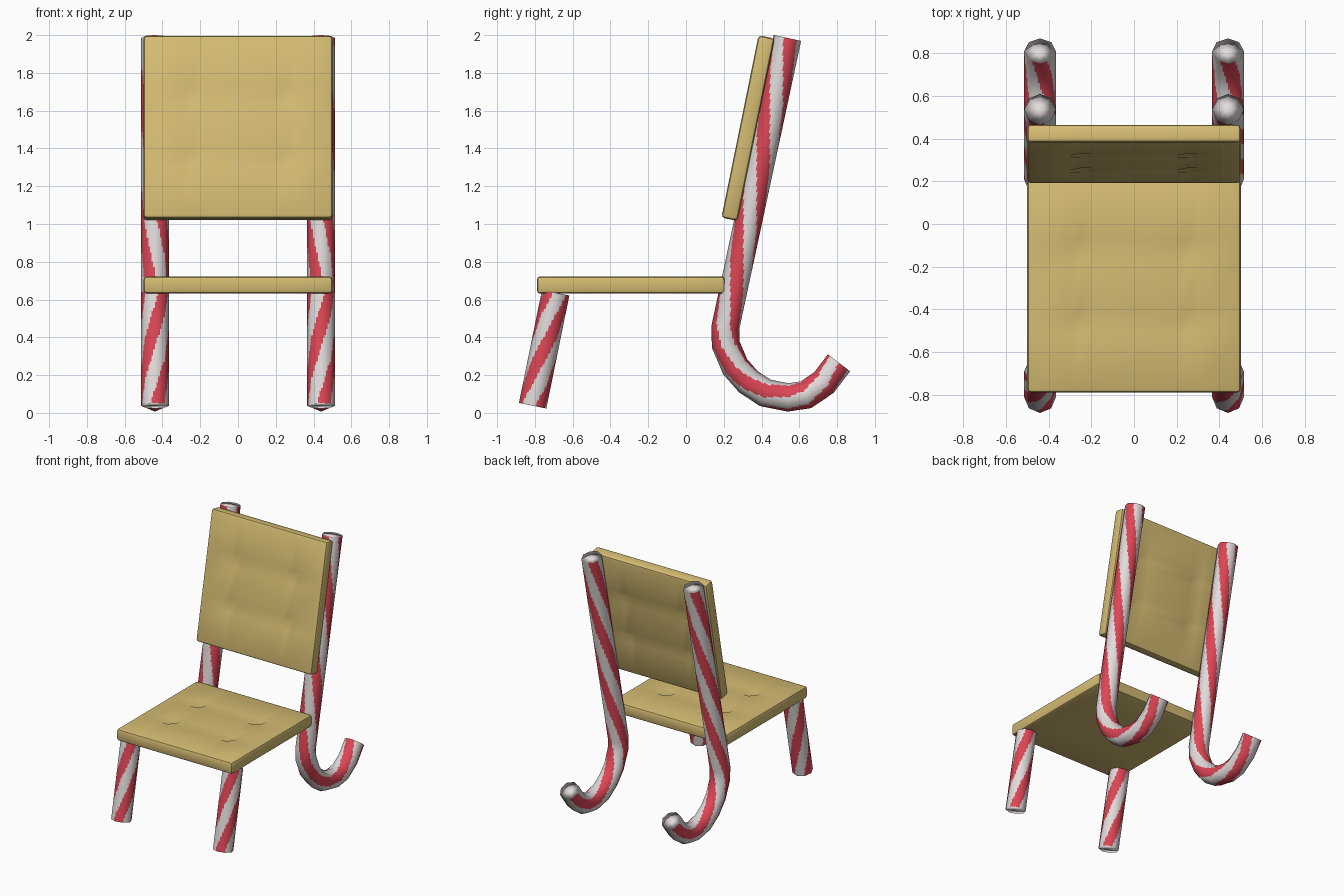
import bpy, bmesh, math
from mathutils import Vector

if "Cube" in bpy.data.objects:
    bpy.data.objects.remove(bpy.data.objects["Cube"])


def material(name, rgb):
    m = bpy.data.materials.new(name)
    m.diffuse_color = (*rgb, 1)
    m.use_nodes = True
    m.node_tree.nodes["Principled BSDF"].inputs["Base Color"].default_value = m.diffuse_color
    return m


TAN = material("biscuit tan", (0.66, 0.50, 0.17))
WHITE = material("candy white", (0.76, 0.71, 0.71))
RED = material("candy red", (0.72, 0.06, 0.09))

RADIUS, SIDES, PER_SIDE = 0.074, 8, 6
N = SIDES * PER_SIDE


def octagon(i):
    """Point i on the perimeter of a unit octagon."""
    side, f = divmod(i, PER_SIDE)
    f /= PER_SIDE
    a, b = (2 * math.pi * (side + k) / SIDES for k in (0, 1))
    return (math.cos(a) * (1 - f) + math.cos(b) * f,
            math.sin(a) * (1 - f) + math.sin(b) * f)


PROFILE = [octagon(i) for i in range(N)]


def candy_stick(name, path, phase, twist):
    """Octagonal tube along a (y, z) path, with three spiral red stripes."""
    pts = [Vector((0, y, z)) for y, z in path]
    dirs = [(b - a).normalized() for a, b in zip(pts, pts[1:])]
    keys = []                                   # centre and mitred 'back' axis
    for i, p in enumerate(pts):
        d0, d1 = dirs[max(i - 1, 0)], dirs[min(i, len(dirs) - 1)]
        t = (d0 + d1).normalized()
        keys.append((p, Vector((0, -t.z, t.y)) / t.dot(d0)))

    bm = bmesh.new()
    rings, dist, normals = [], [], []

    def add_ring(c, back, s):
        rings.append([bm.verts.new(c + RADIUS * (Vector((u, 0, 0)) + v * back))
                      for u, v in PROFILE])
        normals.extend((Vector((u, 0, 0)) + v * back).normalized() for u, v in PROFILE)
        dist.append(s)

    s = 0
    add_ring(*keys[0], 0)
    for (c0, b0), (c1, b1) in zip(keys, keys[1:]):
        length = (c1 - c0).length
        steps = max(2, round(length / 0.016))
        for k in range(1, steps + 1):
            f = k / steps
            add_ring(c0.lerp(c1, f), b0.lerp(b1, f), s + f * length)
        s += length

    # Stripe colour follows the angle and the distance along the stick
    for r in range(len(rings) - 1):
        mid = (dist[r] + dist[r + 1]) / 2
        for i in range(N):
            j = (i + 1) % N
            f = bm.faces.new((rings[r][i], rings[r][j], rings[r + 1][j], rings[r + 1][i]))
            angle = 360 * (i + 0.5) / N - phase - twist * mid
            f.material_index = int(math.cos(math.radians(3 * angle)) > 0)
    # White end caps
    for ring, p, t in ((rings[0], pts[0], -dirs[0]), (rings[-1], pts[-1], dirs[-1])):
        c = bm.verts.new(p)
        normals.append(t)
        for i in range(N):
            bm.faces.new((ring[i], ring[(i + 1) % N], c))
    bmesh.ops.recalc_face_normals(bm, faces=bm.faces)
    for f in bm.faces:
        f.smooth = True
    me = bpy.data.meshes.new(name)
    bm.to_mesh(me)
    bm.free()
    me.materials.append(WHITE)
    me.materials.append(RED)
    me.normals_split_custom_set_from_vertices([tuple(n) for n in normals])
    for label, x in (("left", -0.44), ("right", 0.44)):
        ob = bpy.data.objects.new(f"{name}_{label}", me)
        ob.location.x = x
        bpy.context.collection.objects.link(ob)


def cushion(name, size, location, tilt, both_sides):
    """Rounded slab with four button dimples."""
    bm = bmesh.new()
    bmesh.ops.create_cube(bm, size=1)
    bmesh.ops.scale(bm, vec=size, verts=bm.verts)
    bmesh.ops.bevel(bm, geom=bm.edges[:], offset=0.018, segments=2,
                    profile=0.5, affect='EDGES')
    # Grid cuts around each dimple, then push in the dimple centres
    for axis, mid in ((0, 0.25), (1, 0.17)):
        for sign in (-1, 1):
            for off in (-0.05, 0, 0.05):
                co, no = Vector(), Vector()
                co[axis], no[axis] = sign * mid + off, 1
                bmesh.ops.bisect_plane(bm, geom=bm.verts[:] + bm.edges[:] + bm.faces[:],
                                       plane_co=co, plane_no=no)
    for v in bm.verts:
        if abs(abs(v.co.x) - 0.25) < 0.001 and abs(abs(v.co.y) - 0.17) < 0.001:
            if v.co.z > 0:
                v.co.z -= 0.028
            elif both_sides:
                v.co.z += 0.028
    me = bpy.data.meshes.new(name)
    bm.to_mesh(me)
    bm.free()
    me.materials.append(TAN)
    ob = bpy.data.objects.new(name, me)
    ob.location = location
    ob.rotation_euler.x = tilt
    bpy.context.collection.objects.link(ob)
    bpy.ops.object.select_all(action='DESELECT')
    ob.select_set(True)
    bpy.context.view_layer.objects.active = ob
    bpy.ops.object.shade_smooth_by_angle(angle=math.radians(35))


# Seat and tilted backrest
cushion("seat", (1.0, 0.995, 0.092), (0, -0.292, 0.677), 0, False)
cushion("backrest", (1.0, 0.985, 0.086), (0, 0.328, 1.508), math.radians(78.5), True)

# Hooked rear canes, from the top down to the curled tip
candy_stick("rear_cane", [(0.537, 1.985), (0.208, 0.45), (0.211, 0.36), (0.26, 0.245),
                          (0.33, 0.165), (0.42, 0.106), (0.54, 0.082), (0.635, 0.096),
                          (0.73, 0.16), (0.81, 0.265)], 10, 180)

# Short straight front legs, from the seat down
candy_stick("front_leg", [(-0.69, 0.636), (-0.812, 0.038)], 200, -260)
